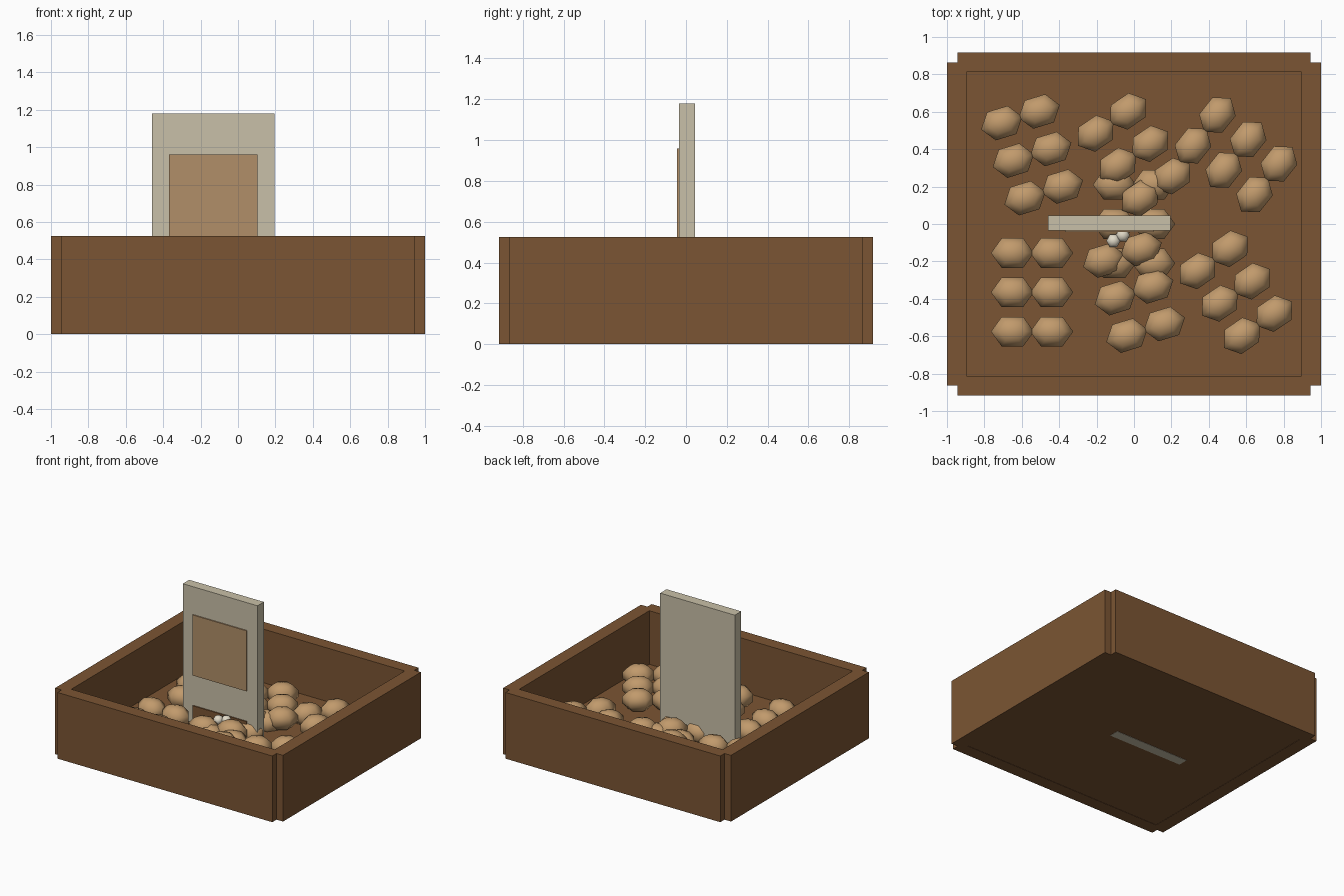
import bpy, math
from mathutils import Matrix

if "Cube" in bpy.data.objects:
    bpy.data.objects.remove(bpy.data.objects["Cube"])


def material(name, r, g, b):
    lin = lambda c: ((c / 255 + 0.055) / 1.055) ** 2.4 if c > 10 else c / 255 / 12.92
    m = bpy.data.materials.new(name)
    m.diffuse_color = (lin(r), lin(g), lin(b), 1)
    m.use_nodes = True
    m.node_tree.nodes["Principled BSDF"].inputs["Base Color"].default_value = m.diffuse_color
    return m


WOOD = material("crate_brown", 123, 85, 51)
POTATO = material("potato_tan", 193, 154, 108)
CREAM = material("sign_cream", 201, 192, 168)
LABEL = material("label_tan", 177, 143, 104)
PALE = material("pale_white", 225, 218, 200)


def box(name, x0, x1, y0, y1, z0, z1, mat):
    bpy.ops.mesh.primitive_cube_add(size=1)
    o = bpy.context.object
    o.name = name
    o.data.transform(Matrix.Translation(((x0 + x1) / 2, (y0 + y1) / 2, (z0 + z1) / 2))
                     @ Matrix.Diagonal((x1 - x0, y1 - y0, z1 - z0, 1)))
    o.data.materials.append(mat)
    return o


def ball(name, radii, loc, angle, mat):
    bpy.ops.mesh.primitive_uv_sphere_add(segments=6, ring_count=5, radius=1)
    o = bpy.context.object
    o.name = name
    # corners of the hexagon point across the long axis
    o.data.transform(Matrix.Translation(loc) @ Matrix.Rotation(angle, 4, 'Z')
                     @ Matrix.Diagonal((*radii, 1)) @ Matrix.Rotation(math.radians(30), 4, 'Z'))
    o.data.materials.append(mat)
    bpy.ops.object.shade_smooth()
    return o


# crate: floor and four boards with notched corners
H = 0.525
box("crate_floor", -0.94, 0.94, -0.86, 0.86, 0.002, 0.1, WOOD)
for s, n in ((-1, "front"), (1, "back")):
    y = sorted((s * 0.815, s * 0.917))
    box("crate_" + n, -0.943, 0.943, y[0], y[1], 0, H, WOOD)
for s, n in ((-1, "left"), (1, "right")):
    x = sorted((s * 0.893, s * 1.0))
    box("crate_" + n, x[0], x[1], -0.864, 0.864, 0, H, WOOD)

# price sign with two thin plates on its front
box("sign_board", -0.46, 0.195, -0.035, 0.045, 0, 1.18, CREAM)
box("sign_label", -0.37, 0.105, -0.044, -0.034, 0.48, 0.96, LABEL)
box("sign_lower_panel", -0.37, 0.105, -0.044, -0.034, 0.1, 0.24, WOOD)


# potatoes: blocks of two by three, each block turned a little more
def potato_block(cx, cy, z, angle):
    ca, sa = math.cos(angle), math.sin(angle)
    for u in (-0.105, 0.105):
        for v in (-0.21, 0, 0.21):
            ball("potato", (0.121, 0.096, 0.087),
                 (cx + u * ca - v * sa, cy + u * sa + v * ca, z), angle, POTATO)


for i, cx in enumerate((-0.545, 0, 0.545)):
    for j, cy in enumerate((-0.365, 0.37)):
        potato_block(cx, cy, 0.18, 0.3 * (i + j))
potato_block(0, 0, 0.145, 0)

# small pale pieces lying between the potatoes
for x, y in ((-0.11, -0.09), (-0.06, -0.06)):
    ball("pale_piece", (0.04, 0.04, 0.035), (x, y, 0.215), 0, PALE)
